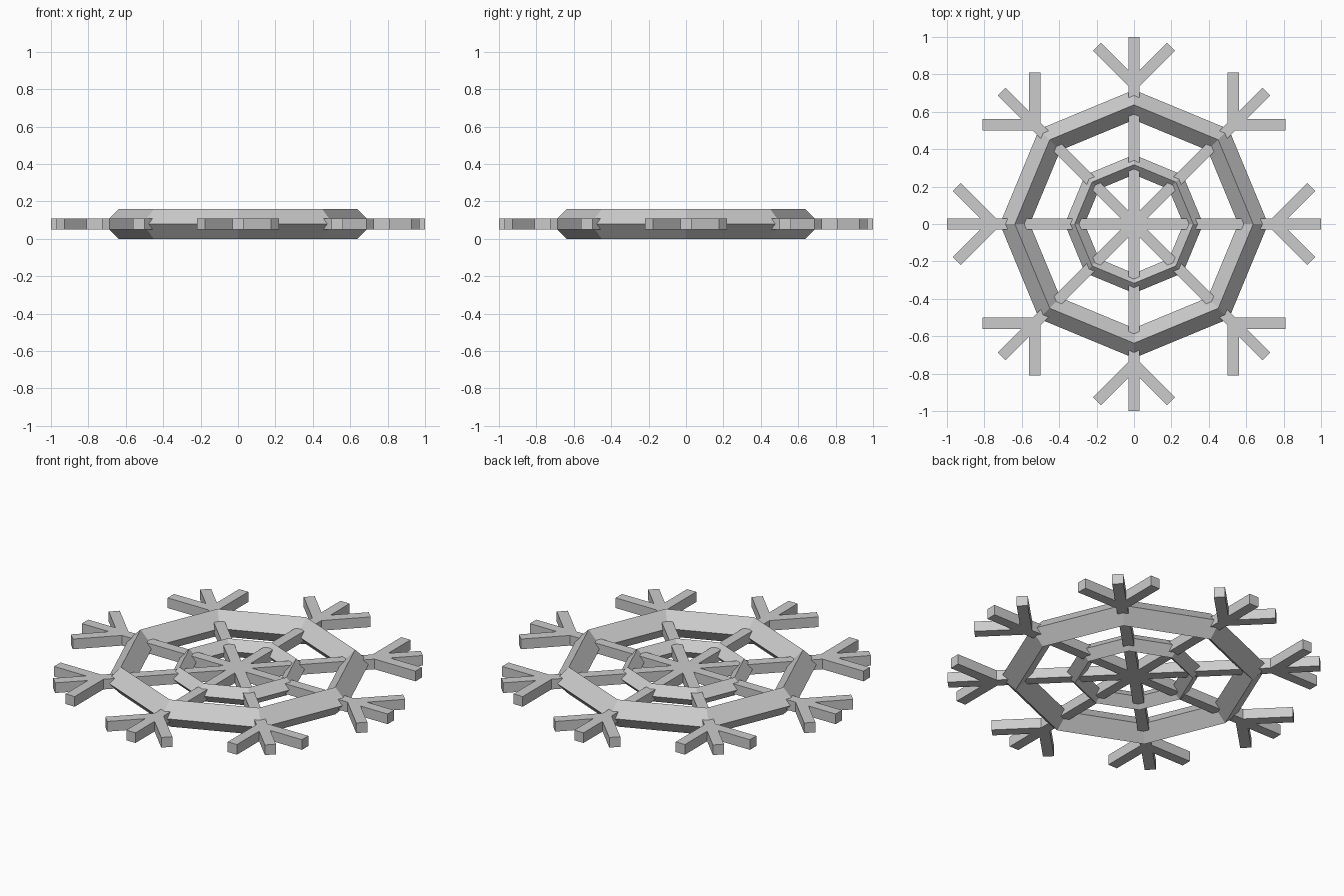
import bpy
from math import pi, cos, sin

if "Cube" in bpy.data.objects:
    bpy.data.objects.remove(bpy.data.objects["Cube"])

Z = 0.08      # mid height of the whole flake
W = 0.06      # square bar thickness


def bar(name, start, angle, length):
    """Square bar running from start in the given direction."""
    x = start[0] + cos(angle) * length / 2
    y = start[1] + sin(angle) * length / 2
    bpy.ops.mesh.primitive_cube_add(size=1, location=(x, y, Z), rotation=(0, 0, angle))
    ob = bpy.context.object
    ob.name = name
    ob.scale = (length, W, W)


def ring(name, radius, thickness):
    """Eight-sided ring with a diamond cross-section."""
    bpy.ops.mesh.primitive_torus_add(major_segments=8, minor_segments=4,
                                     major_radius=radius, minor_radius=thickness,
                                     location=(0, 0, Z))
    ob = bpy.context.object
    ob.name = name
    for p in ob.data.polygons:
        p.use_smooth = False


# Two octagonal rings
ring("outer_ring", 0.637, 0.08)
ring("inner_ring", 0.317, 0.053)

# Four full-length spokes crossing at the centre
for i in range(4):
    a = i * pi / 4
    bar(f"spoke_{i + 1}", (-cos(a), -sin(a)), a, 2.0)

# A pair of side twigs at the end of every arm
for i in range(8):
    a = i * pi / 4
    root = (0.75 * cos(a), 0.75 * sin(a))
    for side, label in ((1, "left"), (-1, "right")):
        bar(f"twig_{i + 1}_{label}", root, a + side * pi / 4, 0.28)
